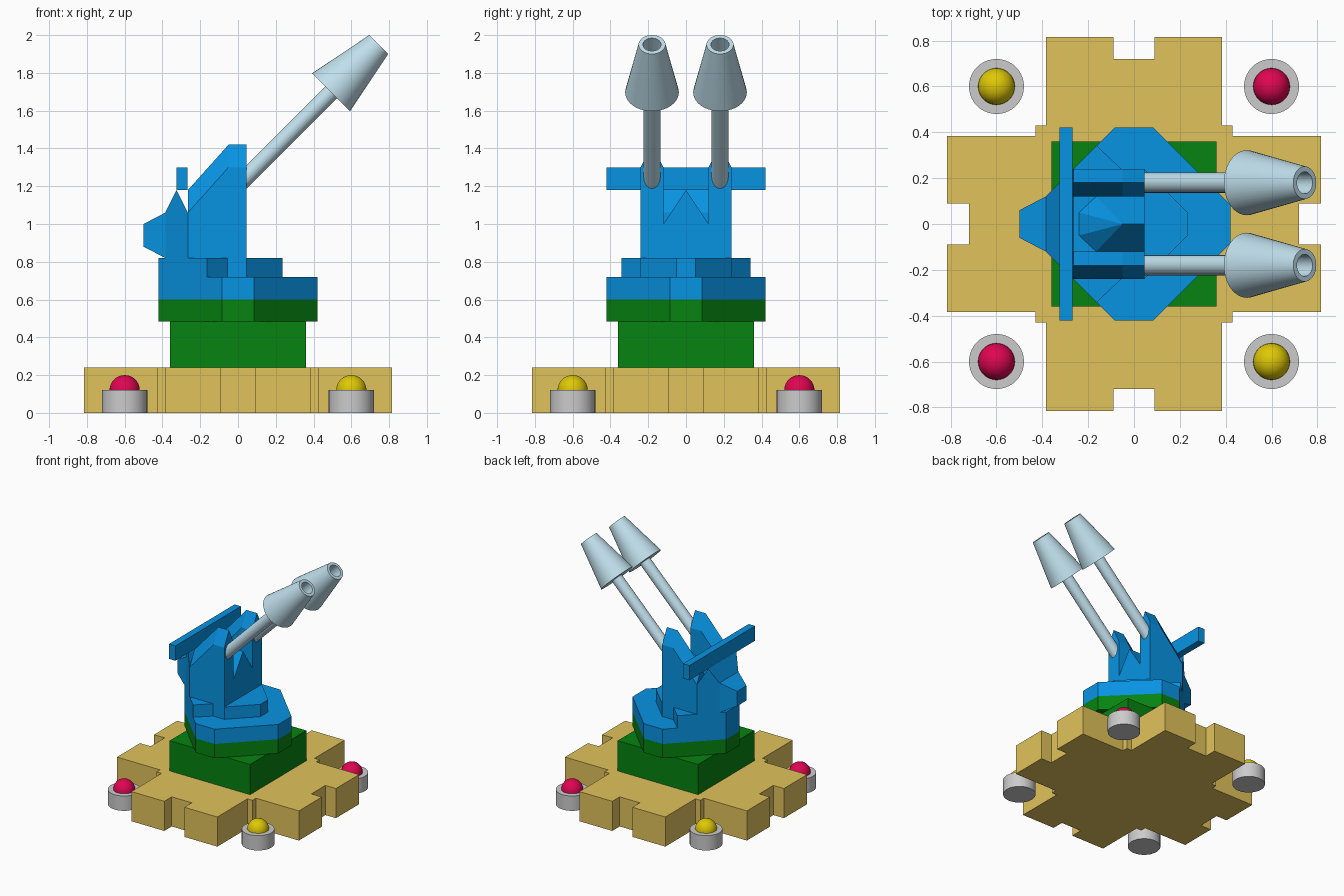
import bpy, bmesh, math
from mathutils import Matrix, Vector

if "Cube" in bpy.data.objects:
    bpy.data.objects.remove(bpy.data.objects["Cube"])


def material(name, rgb):
    m = bpy.data.materials.new(name)
    m.diffuse_color = [(c / 255) ** 2.2 for c in rgb] + [1]
    m.use_nodes = True
    m.node_tree.nodes["Principled BSDF"].inputs["Base Color"].default_value = m.diffuse_color
    return m


TAN = material("tan", (224, 193, 92))
GREEN = material("green", (15, 130, 24))
BLUE = material("blue", (16, 146, 226))
PALE = material("pale_blue", (190, 222, 235))
RED = material("red", (222, 14, 82))
YELLOW = material("yellow", (222, 198, 14))


def finish(name, bm, mat=None, smooth=False):
    bmesh.ops.remove_doubles(bm, verts=bm.verts[:], dist=1e-5)
    bmesh.ops.recalc_face_normals(bm, faces=bm.faces[:])
    if smooth:
        for f in bm.faces:
            f.smooth = True
        for e in bm.edges:
            e.smooth = e.calc_face_angle(0) < math.radians(30)
    me = bpy.data.meshes.new(name)
    bm.to_mesh(me)
    bm.free()
    if mat:
        me.materials.append(mat)
    ob = bpy.data.objects.new(name, me)
    bpy.context.collection.objects.link(ob)
    return ob


def prism(name, outline, z0, z1, mat):
    bm = bmesh.new()
    face = bm.faces.new([bm.verts.new((x, y, z0)) for x, y in outline])
    ext = bmesh.ops.extrude_face_region(bm, geom=[face])["geom"]
    for v in ext:
        if isinstance(v, bmesh.types.BMVert):
            v.co.z = z1
    if len([f for f in bm.faces if len(f.verts) == len(outline)]) < 2:
        bm.faces.new([v for v in bm.verts if v.co.z == z0][:len(outline)])
    return finish(name, bm, mat)


def hull(name, points, mat):
    """Convex solid around the points, with flat areas merged."""
    bm = bmesh.new()
    for p in points:
        bm.verts.new(p)
    bmesh.ops.convex_hull(bm, input=bm.verts[:])
    bmesh.ops.dissolve_limit(bm, angle_limit=0.01, verts=bm.verts[:], edges=bm.edges[:])
    return finish(name, bm, mat)


def box(name, x0, x1, y, z0, z1, mat):
    return hull(name, [(a, b, c) for a in (x0, x1) for b in (-y, y) for c in (z0, z1)], mat)


def lathe(name, profile, matrix, mat=None, steps=40):
    bm = bmesh.new()
    vs = [bm.verts.new((r, 0, z)) for r, z in profile]
    es = [bm.edges.new(p) for p in zip(vs, vs[1:])]
    bmesh.ops.spin(bm, geom=vs + es, cent=(0, 0, 0), axis=(0, 0, 1),
                   angle=math.tau, steps=steps)
    bmesh.ops.remove_doubles(bm, verts=bm.verts[:], dist=1e-5)
    bm.transform(matrix)
    return finish(name, bm, mat, True)


def turned(quarter):
    """Repeat a quarter outline four times around z."""
    out = []
    for k in range(4):
        c, s = [(1, 0), (0, 1), (-1, 0), (0, -1)][k]
        out += [(c * x - s * y, s * x + c * y) for x, y in quarter]
    return out


# Notched cross-shaped base plate
prism("base_plate", turned([(.72, -.09), (.72, .09), (.815, .09), (.815, .385), (.43, .385),
                            (.43, .43), (.385, .43), (.385, .815), (.09, .815)]), 0, .24, TAN)

# Corner lamps: grey sockets with coloured domes
for sx in (-1, 1):
    for sy in (-1, 1):
        place = Matrix.Translation((.6 * sx, .6 * sy, 0))
        lathe("lamp_socket", [(0, 0), (.12, 0), (.12, .12), (0, .12)], place)
        arc = [(.08 * math.cos(a), .12 + .08 * math.sin(a))
               for a in (i * math.pi / 16 for i in range(8))]
        lathe("lamp_dome", [(0, .115), (.08, .115)] + arc + [(0, .2)], place,
              RED if sx == sy else YELLOW)

# Pedestal and octagonal turntable
box("pedestal", -.36, .36, .36, .24, .485, GREEN)
octagon = turned([(.42, -.085), (.42, .085)])
prism("turntable_lower", octagon, .485, .6, GREEN)
prism("turntable_upper", octagon, .6, .72, BLUE)

# Raised deck at the rear and step at the front
prism("rear_deck", [(-.42, .085), (-.42, -.085), (-.163, -.342), (-.055, -.24),
                    (-.055, .24), (-.163, .342)], .72, .82, BLUE)
prism("front_step", [(.045, -.24), (.235, -.05), (.235, .05), (.045, .24)], .72, .82, BLUE)

# Gun housing: core, ridged cheeks and a hipped cover between them
box("housing_core", -.265, .045, .12, .72, 1.0, BLUE)
for s in (-1, 1):
    pts = []
    for y, h in ((.12, 0), (.18, .12), (.24, 0)):
        pts += [(x, s * y, z) for x, z in ((.045, .72), (.045, 1.3 + h), (-.05, 1.3 + h),
                                           (-.265, 1.06 + h), (-.265, .72))]
    hull("housing_cheek", pts, BLUE)
hull("housing_cover", [(-.05, 0, 1.18), (.045, 0, 1.18)] +
     [(x, s * y, 1.0) for s in (-1, 1) for x, y in ((.045, .12), (-.165, .12), (-.24, .05))], BLUE)

# Tapered rear housing, tail block and cross bar
hull("rear_housing", [(x, s * y, z) for s in (-1, 1) for x, y, z in (
    (-.265, .24, .72), (-.265, .24, 1.06), (-.325, .18, 1.18),
    (-.385, .12, 1.06), (-.385, .12, .72))], BLUE)
hull("tail_block", [(x, s * y, z) for s in (-1, 1) for x, y, z in (
    (-.385, .12, .82), (-.385, .12, 1.06), (-.5, .06, .88), (-.5, .06, 1.0))], BLUE)
box("cross_bar", -.325, -.268, .42, 1.18, 1.3, BLUE)

# Twin barrels with flared hollow muzzles, tilted 45 degrees
tilt = Matrix.Rotation(math.radians(45), 4, 'Y')
L = .8 * math.sqrt(2)
F = .5475 * math.sqrt(2)
for s in (-1, 1):
    lathe("gun_barrel", [(0, 0), (.044, 0), (.044, F), (.142, F), (.071, L),
                         (.048, L), (.048, L - .12), (0, L - .12)],
          Matrix.Translation((-.055, .18 * s, 1.15)) @ tilt, PALE)
